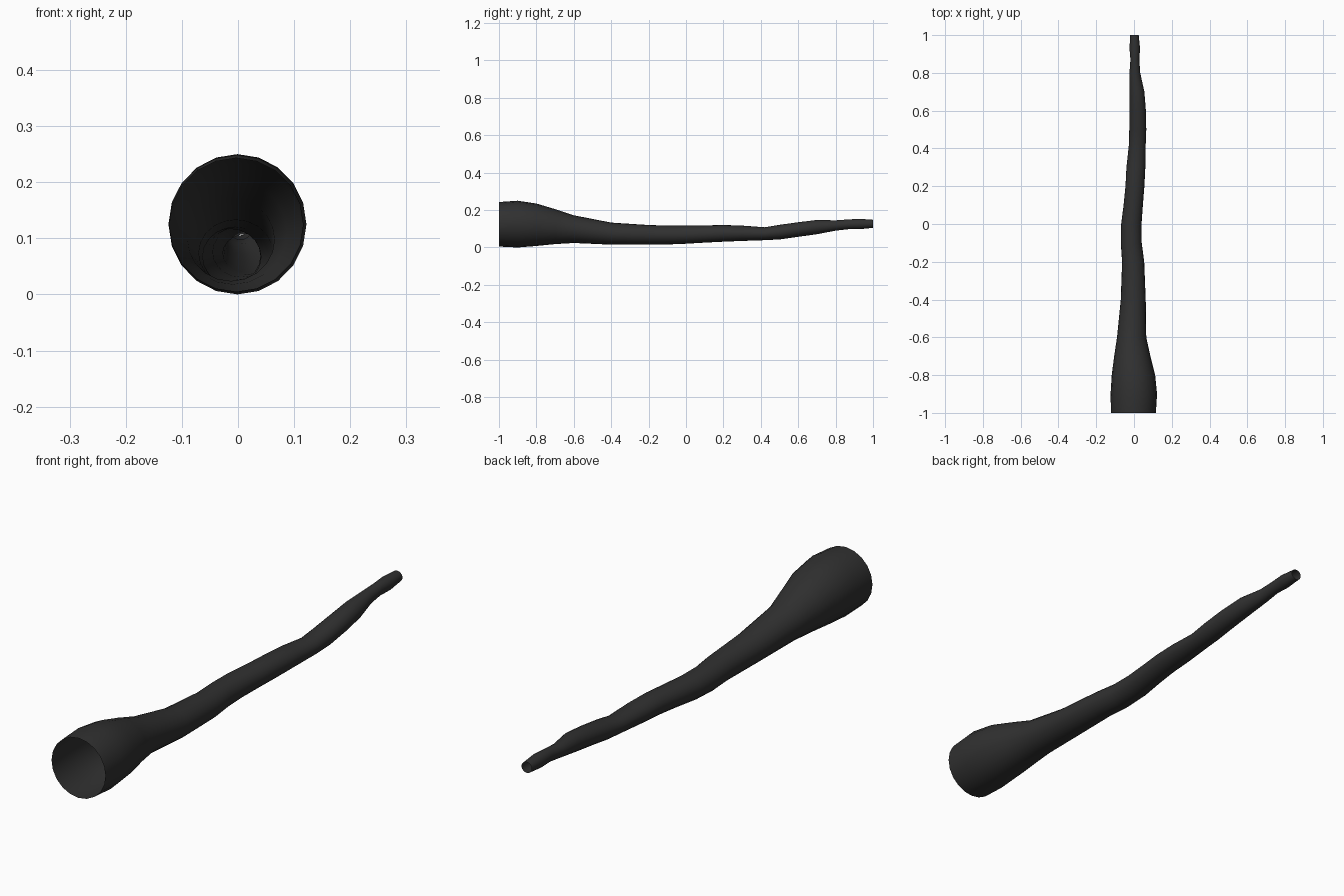
import bpy, bmesh, math

SIDES = 20
# y, left x, right x, bottom z, top z of each cross-section
SECTIONS = [
    (-1.00, -.122, .116, .005, .243), (-.90, -.124, .122, .000, .250),
    (-.80, -.118, .112, .008, .235), (-.70, -.105, .087, .018, .205),
    (-.60, -.090, .065, .024, .172), (-.40, -.070, .062, .015, .133),
    (-.20, -.063, .054, .015, .120), (-.10, -.070, .041, .016, .117),
    (.00, -.068, .040, .020, .117), (.10, -.055, .047, .026, .118),
    (.20, -.045, .055, .031, .120), (.30, -.040, .060, .035, .117),
    (.42, -.027, .062, .039, .108), (.50, -.025, .065, .043, .121),
    (.60, -.024, .063, .057, .135), (.70, -.024, .055, .071, .147),
    (.80, -.024, .033, .090, .145), (.87, -.019, .028, .098, .150),
    (.93, -.024, .032, .098, .153), (1.00, -.020, .025, .105, .148),
]

charcoal = bpy.data.materials.new("charcoal wood")
charcoal.diffuse_color = (0.03, 0.03, 0.03, 1)

# Hollow wooden horn: open tube lofted through the cross-sections
bm = bmesh.new()
rings = []
for y, x0, x1, z0, z1 in SECTIONS:
    ring = []
    for i in range(SIDES):
        a = 2 * math.pi * i / SIDES
        ring.append(bm.verts.new(((x0 + x1) / 2 + (x1 - x0) / 2 * math.cos(a), y,
                                  (z0 + z1) / 2 + (z1 - z0) / 2 * math.sin(a))))
    rings.append(ring)
for a, b in zip(rings, rings[1:]):
    for i in range(SIDES):
        j = (i + 1) % SIDES
        bm.faces.new((a[i], a[j], b[j], b[i]))
bmesh.ops.recalc_face_normals(bm, faces=bm.faces)

mesh = bpy.data.meshes.new("horn_tube")
bm.to_mesh(mesh)
bm.free()
mesh.materials.append(charcoal)
tube = bpy.data.objects.new("horn_tube", mesh)
bpy.context.collection.objects.link(tube)
bpy.context.view_layer.objects.active = tube
tube.select_set(True)
bpy.ops.object.shade_smooth_by_angle(angle=math.radians(40))
